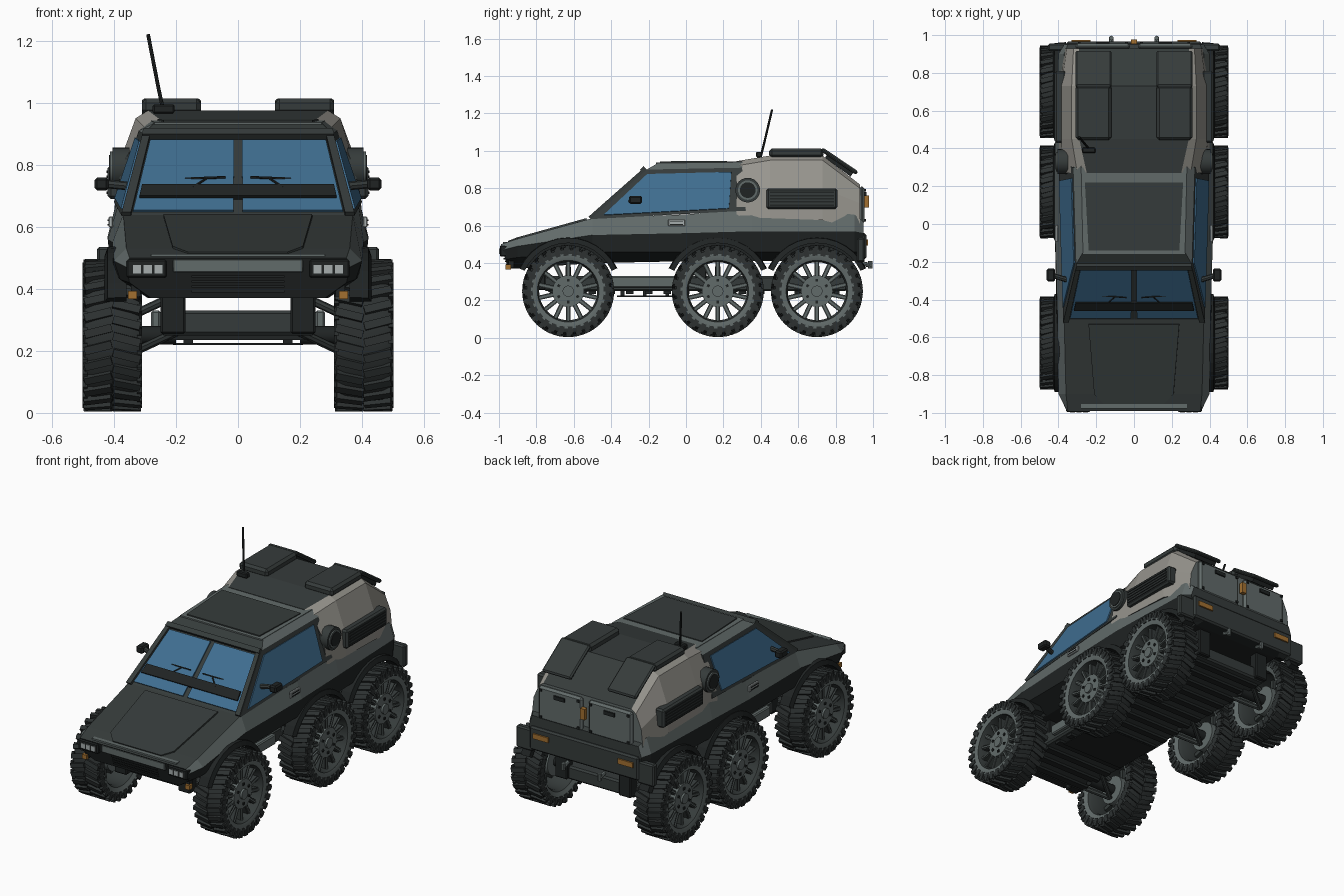
import bpy, bmesh
from math import sin, cos, pi, radians
from mathutils import Vector, Matrix, Euler

if "Cube" in bpy.data.objects:
    bpy.data.objects.remove(bpy.data.objects["Cube"])


def material(name, *rgb):
    m = bpy.data.materials.new(name)
    m.use_nodes = True
    m.diffuse_color = (*rgb, 1)
    m.node_tree.nodes["Principled BSDF"].inputs["Base Color"].default_value = (*rgb, 1)
    return m


black = material("black underbody", .014, .017, .017)
dark = material("dark panel", .036, .044, .043)
rubber = material("tyre rubber", .026, .031, .031)
trim = material("grey trim", .12, .145, .142)
stone = material("warm grey side", .31, .3, .27)
glass = material("blue glass", .05, .155, .28)
amber = material("amber lamp", .36, .16, .03)
lamp = material("pale lamp", .38, .42, .42)


def finish(name, bm, mats, mirror=False, smooth=False):
    bmesh.ops.recalc_face_normals(bm, faces=bm.faces)
    if mirror:
        dup = bmesh.ops.duplicate(bm, geom=bm.verts[:] + bm.edges[:] + bm.faces[:])["geom"]
        bmesh.ops.scale(bm, vec=(-1, 1, 1), verts=[g for g in dup if isinstance(g, bmesh.types.BMVert)])
        bmesh.ops.reverse_faces(bm, faces=[g for g in dup if isinstance(g, bmesh.types.BMFace)])
    mesh = bpy.data.meshes.new(name)
    bm.to_mesh(mesh)
    bm.free()
    for m in mats:
        mesh.materials.append(m)
    ob = bpy.data.objects.new(name, mesh)
    bpy.context.collection.objects.link(ob)
    if smooth:
        bpy.ops.object.select_all(action='DESELECT')
        bpy.context.view_layer.objects.active = ob
        ob.select_set(True)
        bpy.ops.object.shade_smooth_by_angle(angle=radians(35))
    return ob


def box(name, locs, size, mat, mirror=False, bevel=0, rot=(0, 0, 0)):
    bm = bmesh.new()
    for loc in locs:
        m = Matrix.Translation(loc) @ Euler(rot).to_matrix().to_4x4() @ Matrix.Diagonal((*size, 1))
        bmesh.ops.create_cube(bm, size=1, matrix=m)
    if bevel:
        bmesh.ops.bevel(bm, geom=bm.edges[:], offset=bevel, segments=1, affect='EDGES')
    return finish(name, bm, [mat], mirror)


def rod(name, pairs, r, mat, mirror=False, seg=12):
    bm = bmesh.new()
    for a, b in pairs:
        a, b = Vector(a), Vector(b)
        m = Matrix.Translation((a + b) / 2) @ (b - a).to_track_quat('Z', 'Y').to_matrix().to_4x4()
        bmesh.ops.create_cone(bm, cap_ends=True, segments=seg, radius1=r, radius2=r,
                              depth=(b - a).length, matrix=m)
    return finish(name, bm, [mat], mirror, True)


def plate(name, pts, mat, mirror=False, thick=.008):
    # thin polygon raised outwards from the body
    bm = bmesh.new()
    pts = [Vector(p) for p in pts]
    n = (pts[1] - pts[0]).cross(pts[2] - pts[0]).normalized()
    if n.dot(sum(pts, Vector()) / len(pts) - Vector((0, .1, .6))) < 0:
        n = -n
    face = bm.faces.new([bm.verts.new(p - n * .001) for p in pts])
    top = bmesh.ops.extrude_face_region(bm, geom=[face])["geom"]
    bmesh.ops.translate(bm, vec=n * thick, verts=[v for v in top if isinstance(v, bmesh.types.BMVert)])
    return finish(name, bm, [mat], mirror)


def patch(quad, u0, u1, v0, v1):
    a, b, c, d = [Vector(q) for q in quad]
    return [a.lerp(b, u).lerp(d.lerp(c, u), v) for u, v in ((u0, v0), (u1, v0), (u1, v1), (u0, v1))]


def loft(name, rings, mats, band, wrap=False, smooth=False):
    bm = bmesh.new()
    rows = [[bm.verts.new(p) for p in r] for r in rings]
    n = len(rows[0])
    for i in range(len(rows) - (0 if wrap else 1)):
        a, b = rows[i], rows[(i + 1) % len(rows)]
        for k in range(n):
            f = bm.faces.new((a[k], a[(k + 1) % n], b[(k + 1) % n], b[k]))
            f.material_index = band(i, k)
    if not wrap:
        bm.faces.new(rows[0])
        bm.faces.new(rows[-1]).material_index = 1
    return finish(name, bm, mats, False, smooth)


def section(y, half, lean=0):
    right = [(x, y + lean * (.5 - z), z) for x, z in half]
    return right + [(-x, b, z) for x, b, z in reversed(right)]


# lower hull, with round wheel openings cut out
axles = {"front": -.63, "middle": .17, "rear": .7}
hull = loft("lower_hull", [
    section(-.99, [(.28, .37), (.35, .42), (.36, .47), (.35, .5)], .3),
    section(-.9, [(.29, .37), (.38, .43), (.4, .49), (.36, .53)]),
    section(-.5, [(.29, .4), (.41, .46), (.405, .55), (.37, .64)]),
    section(0, [(.29, .41), (.41, .46), (.42, .56), (.39, .66)]),
    section(.35, [(.29, .41), (.41, .46), (.42, .57), (.39, .69)]),
    section(.9, [(.29, .41), (.39, .46), (.4, .57), (.37, .66)]),
    section(.95, [(.28, .42), (.36, .46), (.37, .56), (.35, .62)])],
    [black, dark, trim], lambda i, k: (0, 0, 2, 1, 2, 0, 0, 0)[k])
bm = bmesh.new()
for y in axles.values():
    for s in (-1, 1):
        bmesh.ops.create_cone(bm, cap_ends=True, segments=40, radius1=.258, radius2=.258, depth=.3,
                              matrix=Matrix.Translation((s * .445, y, .25)) @ Matrix.Rotation(pi / 2, 4, 'Y'))
cutter = finish("wheel_cutter", bm, [black])
cutter.hide_render = True
cut = hull.modifiers.new("wheel openings", 'BOOLEAN')
cut.object, cut.operation, cut.solver = cutter, 'DIFFERENCE', 'EXACT'
bpy.context.view_layer.objects.active = hull
bpy.ops.object.modifier_apply(modifier=cut.name)
bpy.data.objects.remove(cutter)

# fender lips over the wheels
for name, y in axles.items():
    bm = bmesh.new()
    arc = [radians(25 + 130 * i / 12) for i in range(13)]
    rows = [[bm.verts.new((x, y + r * cos(a), .25 + r * sin(a)))
             for x, r in ((.36, .257), (.43, .257), (.42, .285), (.36, .29))] for a in arc]
    for a, b in zip(rows, rows[1:]):
        for k in range(4):
            bm.faces.new((a[k], a[k - 1], b[k - 1], b[k]))
    bm.faces.new(rows[0])
    bm.faces.new(rows[-1])
    finish(name + "_fender_lips", bm, [black], True)

# cab with sloping windscreen
lf, lr, tr, tf = (.375, -.51, .635), (.4, .32, .68), (.32, .3, .91), (.305, -.21, .9)
flip = lambda p: (-p[0], p[1], p[2])
ring = lambda f, r: [f, r, flip(r), flip(f)]
loft("cab", [ring(lf, lr), ring(tf, tr), ring((.27, -.15, .935), (.28, .31, .94))],
     [dark, dark, trim], lambda i, k: 2 if i == 1 and k in (0, 2) else 0)
screen = (flip(lf), lf, tf, flip(tf))
side = (lf, lr, tr, tf)
plate("windscreen_panes", patch(screen, .52, .955, .05, .91), glass, True)
plate("side_windows", patch(side, .06, .89, .07, .9), glass, True)
plate("windscreen_crossbar", patch(screen, .06, .94, .2, .34), black, thick=.018)
plate("windscreen_brow", patch(screen, .0, 1, .93, 1), dark, thick=.025)
plate("windscreen_pillars", patch(screen, .96, 1, 0, 1), dark, True, .018)
rod("wipers", [((.04, -.39, .76), (.17, -.38, .755)), ((.1, -.385, .757), (.15, -.43, .725))], .004, black, True, 6)
plate("roof_panel", [(.24, -.14, .937), (-.24, -.14, .937), (-.26, .22, .94), (.26, .22, .94)], dark)
plate("roof_surround", [(.27, -.16, .93), (-.27, -.16, .93), (-.28, .3, .936), (.28, .3, .936)], trim)

# bonnet panel
plate("bonnet_panel", [(.16, -.95, .511), (.21, -.9, .53), (.24, -.53, .633),
                       (-.24, -.53, .633), (-.21, -.9, .53), (-.16, -.95, .511)], dark, thick=.009)
box("bonnet_front_trim", [(0, -.965, .507)], (.56, .025, .012), trim)

# nose, grille and lamps
box("nose_band", [(0, -.98, .475)], (.42, .02, .045), trim, bevel=.004)
plate("grille_back", [(.2, -.966, .45), (-.2, -.966, .45), (-.15, -.945, .385), (.15, -.945, .385)], trim)
box("grille_slats", [(0, -.975 + .006 * i, .44 - .016 * i) for i in range(4)], (.3, .012, .007), black)
box("headlight_housings", [(.295, -.975, .465)], (.13, .04, .06), black, True, .006)
box("headlights", [(.257 + .034 * i, -.995, .463) for i in range(3)], (.026, .008, .028), lamp, True)
box("front_indicators", [(.34, -.95, .38)], (.03, .03, .026), amber, True)
box("front_indicator_mounts", [(.33, -.935, .4)], (.03, .03, .05), black, True)

# side mirrors and small side fittings
box("mirrors", [(.44, -.27, .738)], (.045, .07, .042), black, True, .008)
rod("mirror_arms", [((.34, -.3, .73), (.44, -.27, .74))], .014, dark, True, 8)
box("side_markers", [(.41, -.05, .615)], (.014, .09, .035), lamp, True, .003)
box("side_marker_slots", [(.418, -.05, .607 + .014 * i) for i in range(2)], (.004, .07, .005), black, True)

# rear pod
loft("rear_pod", [
    section(.27, [(.4, .64), (.375, .8), (.3, .92), (.25, .945)]),
    section(.45, [(.4, .64), (.385, .8), (.33, .95), (.29, .975)]),
    section(.73, [(.395, .63), (.385, .8), (.33, .95), (.29, .975)]),
    section(.93, [(.37, .58), (.355, .72), (.32, .8), (.29, .82)])],
    [dark, trim, stone], lambda i, k: 0 if k in (3, 7) else 2)
box("roof_pads", [(.215, .59, .988)], (.19, .29, .05), dark, True, .014)
box("sloped_roof_pads", [(.215, .82, .945)], (.19, .23, .022), dark, True, .008, (radians(-34), 0, 0))
box("sloped_pad_feet", [(.215, .82, .925)], (.15, .17, .03), black, True, 0, (radians(-36), 0, 0))
box("side_vents", [(.39, .62, .745)], (.06, .38, .11), dark, True, .01)
box("side_vent_slats", [(.42, .62, .71 + .017 * i) for i in range(5)], (.008, .34, .008), black, True)
rod("round_vents", [((.35, .33, .79), (.405, .33, .79))], .066, dark, True, 24)
rod("round_vent_rims", [((.4, .33, .79), (.412, .33, .79))], .052, trim, True, 24)
rod("round_vent_cores", [((.4, .33, .79), (.416, .33, .79))], .042, black, True, 24)
rod("antenna", [((-.24, .4, .97), (-.257, .42, 1.05)), ((-.257, .42, 1.05), (-.29, .46, 1.22))], .006, black, seg=8)
box("antenna_base", [(-.24, .39, .98)], (.07, .03, .03), black, bevel=.005)

# tail doors, bumper and lamps
box("tail_doors", [(.165, .94, .71)], (.29, .03, .2), trim, True, .012)
box("door_latches", [(.165, .958, .77)], (.07, .012, .022), black, True)
box("door_bolts", [(x, .958, z) for x in (.04, .29) for z in (.63, .79)], (.014, .01, .014), black, True)
box("centre_tail_lamp", [(0, .965, .73)], (.03, .025, .065), amber)
box("rear_bumper", [(0, .93, .49)], (.72, .07, .14), dark, bevel=.01)
box("tail_lamps", [(.28, .967, .51)], (.1, .014, .03), amber, True)
box("mud_flaps", [(.4, .935, .47)], (.11, .04, .13), dark, True, .008)
rod("tow_hooks", [((.12, .94, .4), (.12, .99, .385)), ((.12, .985, .37), (.12, .985, .41))], .012, trim, True, 8)

# chassis under the hull
box("chassis", [(0, .05, .29)], (.5, 1.62, .08), dark, bevel=.01)
box("chassis_ribs", [(0, -.7 + .1 * i, .245) for i in range(16)], (.46, .04, .02), black)
box("chassis_mounts", [(.21, y, .34) for y in (-.78, -.48, .08, .55, .85)], (.08, .06, .17), black, True, .006)
box("skid_plate", [(0, -.22, .222)], (.42, .3, .007), black)
box("skid_plate_feet", [(.16, -.34 + .12 * i, .235) for i in range(3)], (.03, .02, .03), black, True)
box("side_tanks", [(.265, -.22, .3)], (.03, .36, .06), trim, True, .006)
rod("axles", [((.2, y, .25), (.4, y, .25)) for y in axles.values()], .03, black, True)
rod("suspension_arms", [((.2, y + d, .3 + h), (.35, y, .23 + h)) for y in axles.values()
                        for d, h in ((-.1, -.04), (.1, -.04), (0, .08))], .014, dark, True, 8)

# one wheel, reused on every corner
profile = [(-.08, .165), (-.095, .2), (-.088, .222), (-.06, .232), (.06, .232),
           (.088, .222), (.095, .2), (.085, .165), (.05, .155), (-.06, .155)]
steps = 48
spin = [2 * pi * i / steps for i in range(steps)]
tyre = loft("tyre", [[(x, r * cos(a), r * sin(a)) for x, r in profile] for a in spin],
            [rubber, trim, dark], lambda i, k: 1 if k in (0, 6) else 2 if k > 6 else 0, True, True)


def radial(name, count, mat, size, r, x, twist=0, phase=0, both=False):
    bm = bmesh.new()
    for s in ((-1, 1) if both else (1,)):
        for i in range(count):
            turn = Matrix.Rotation(2 * pi * (i + phase * s) / count, 4, 'X')
            m = turn @ Matrix.Translation((x * s, 0, r)) @ Matrix.Rotation(twist * s, 4, 'Z')
            bmesh.ops.create_cube(bm, size=1, matrix=m @ Matrix.Diagonal((*size, 1)))
    return finish(name, bm, [mat])


parts = [tyre,
         radial("tread_lugs", 28, rubber, (.09, .026, .03), .23, .046, .25, .25, True),
         radial("shoulder_lugs", 28, rubber, (.016, .026, .045), .212, .088, 0, .25, True),
         radial("spokes", 14, dark, (.03, .024, .1), .115, .045),
         radial("spoke_ridges", 14, trim, (.008, .009, .09), .118, .062),
         rod("hub", [((-.04, 0, 0), (.07, 0, 0))], .085, trim, seg=28),
         rod("hub_cap", [((.06, 0, 0), (.082, 0, 0))], .03, trim, seg=16),
         radial("hub_bolts", 6, black, (.01, .014, .014), .058, .071)]
for axle, y in axles.items():
    for label, s in (("left", 1), ("right", -1)):
        for p in parts:
            ob = bpy.data.objects.new(f"{axle}_{label}_{p.name}", p.data)
            ob.location = (s * .405, y, .25)
            ob.rotation_euler = (0, 0, 0 if s > 0 else pi)
            bpy.context.collection.objects.link(ob)
for p in parts:
    bpy.data.objects.remove(p)
